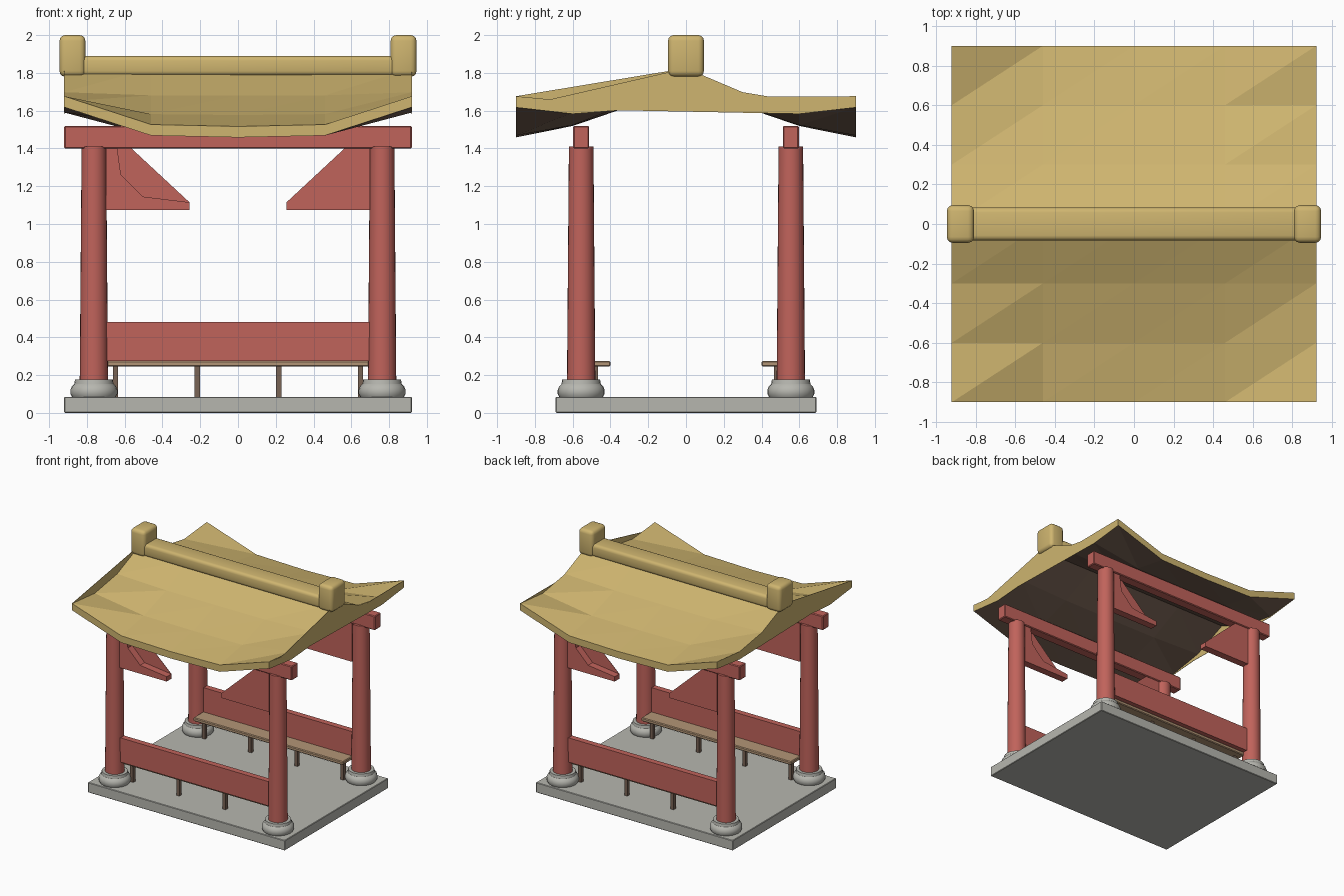
import bpy, bmesh, math
from mathutils import Vector

cube = bpy.data.objects.get("Cube")
if cube:
    bpy.data.objects.remove(cube, do_unlink=True)


def material(name, rgb):
    m = bpy.data.materials.new(name)
    m.use_nodes = True
    m.diffuse_color = (*rgb, 1)
    m.node_tree.nodes["Principled BSDF"].inputs["Base Color"].default_value = (*rgb, 1)
    return m


RED = material("red_paint", (0.53, 0.125, 0.105))
GOLD = material("golden_tile", (0.62, 0.46, 0.16))
STONE = material("grey_stone", (0.47, 0.47, 0.43))
TAN = material("bench_wood", (0.45, 0.30, 0.18))
BROWN = material("dark_wood", (0.19, 0.125, 0.09))


def finish(name, bm, mats, smooth=False):
    bmesh.ops.recalc_face_normals(bm, faces=bm.faces)
    me = bpy.data.meshes.new(name)
    bm.to_mesh(me)
    bm.free()
    ob = bpy.data.objects.new(name, me)
    bpy.context.collection.objects.link(ob)
    for m in mats:
        me.materials.append(m)
    if smooth:
        bpy.ops.object.select_all(action="DESELECT")
        ob.select_set(True)
        bpy.context.view_layer.objects.active = ob
        bpy.ops.object.shade_smooth_by_angle(angle=math.radians(35))
    return ob


def box(name, lo, hi, mat, bevel=0.0, segments=1):
    bm = bmesh.new()
    bmesh.ops.create_cube(bm, size=1)
    lo, hi = Vector(lo), Vector(hi)
    for v in bm.verts:
        v.co = (lo + hi) / 2 + v.co * (hi - lo)
    if bevel:
        bmesh.ops.bevel(bm, geom=bm.edges[:], offset=bevel, segments=segments,
                        profile=0.5, affect="EDGES")
    return finish(name, bm, [mat], smooth=segments > 1)


def lathe(name, x, y, profile, mat, sides=24):
    bm = bmesh.new()
    rings = [[bm.verts.new((x + r * math.cos(2 * math.pi * i / sides),
                            y + r * math.sin(2 * math.pi * i / sides), z))
              for i in range(sides)] for r, z in profile]
    for a, b in zip(rings, rings[1:]):
        for i in range(sides):
            j = (i + 1) % sides
            bm.faces.new((a[i], a[j], b[j], b[i]))
    bm.faces.new(rings[0])
    bm.faces.new(rings[-1])
    return finish(name, bm, [mat], smooth=True)


def prism(name, points, place, start, end, mat):
    """Extrude a 2D outline; place(a, b, depth) gives the 3D position."""
    bm = bmesh.new()
    a, b = ([bm.verts.new(place(u, v, d)) for u, v in points] for d in (start, end))
    bm.faces.new(a)
    bm.faces.new(b)
    for i in range(len(points)):
        j = (i + 1) % len(points)
        bm.faces.new((a[i], a[j], b[j], b[i]))
    return finish(name, bm, [mat])


SIDES = ((-1, "right"), (1, "left"))
ENDS = ((-1, "front"), (1, "back"))
COL_X, COL_Y = 0.763, 0.555

# Stone floor
box("floor_slab", (-0.92, -0.69, 0), (0.92, 0.69, 0.085), STONE, 0.004)

# Columns with rounded stone footings
FOOT = [(0.116, 0.085), (0.124, 0.1), (0.124, 0.122), (0.117, 0.14),
        (0.104, 0.153), (0.1, 0.177)]
for sx, side in SIDES:
    for sy, end in ENDS:
        lathe(f"{end}_{side}_footing", sx * COL_X, sy * COL_Y, FOOT, STONE)
        lathe(f"{end}_{side}_column", sx * COL_X, sy * COL_Y,
              [(0.075, 0.17), (0.065, 1.41)], RED)

# Corner brackets: curved plate with a straight-edged backing sheet
CURVE = [(0.7, 1.074), (0.257, 1.074), (0.257, 1.115), (0.505, 1.145),
         (0.62, 1.26), (0.65, 1.48), (0.7, 1.48)]
HULL = CURVE[:3] + CURVE[5:]
for sx, side in SIDES:
    for sy, end in ENDS:
        place = lambda u, v, d: (sx * u, sy * COL_Y + sx * d, v)
        prism(f"{end}_{side}_bracket", CURVE, place, -0.03, 0.03, RED)
        prism(f"{end}_{side}_bracket_backing", HULL, place, -0.033, -0.03, RED)

# Beams, low walls and benches
for sy, end in ENDS:
    def span(name, x0, x1, y0, y1, z0, z1, mat, bevel=0.0):
        ys = sorted((sy * y0, sy * y1))
        box(f"{end}_{name}", (x0, ys[0], z0), (x1, ys[1], z1), mat, bevel)
    span("beam", -0.92, 0.92, 0.513, 0.597, 1.4, 1.52, RED, 0.006)
    span("low_wall", -0.72, 0.72, 0.53, 0.58, 0.275, 0.48, RED)
    span("bench_seat", -0.7, 0.7, 0.4, 0.545, 0.245, 0.275, TAN, 0.006)
    for i in range(4):
        x = -0.648 + i * 0.432
        span(f"bench_leg_{i + 1}", x - 0.014, x + 0.014, 0.465, 0.493, 0.085, 0.247, BROWN)

# Roof sheet: sagging slope with upturned corners
HALF_X, HALF_Y, THICK = 0.92, 0.9, 0.058


def roof_z(x, y):
    t = abs(y) / HALF_Y
    return 1.825 - 0.4985 * t + 0.19 * t * t + 0.16 * (x / HALF_X) ** 4 * t * t


bm = bmesh.new()
NX, NY = 4, 6
layers = []
for drop in (0, THICK):
    layer = []
    for j in range(NY + 1):
        y = HALF_Y * (2 * j / NY - 1)
        xs = [HALF_X * (2 * i / NX - 1) for i in range(NX + 1)]
        layer.append([bm.verts.new((x, y, roof_z(x, y) - drop)) for x in xs])
    layers.append(layer)
for k, g in enumerate(layers):
    for j in range(NY):
        for i in range(NX):
            a, b, c, d = g[j][i], g[j][i + 1], g[j + 1][i + 1], g[j + 1][i]
            for tri in ((a, b, c), (a, c, d)):
                bm.faces.new(tri).material_index = k
top, low = layers
for j in (0, NY):
    for i in range(NX):
        bm.faces.new((top[j][i], top[j][i + 1], low[j][i + 1], low[j][i]))
for i in (0, NX):
    for j in range(NY):
        bm.faces.new((top[j][i], top[j + 1][i], low[j + 1][i], low[j][i]))
finish("roof", bm, [GOLD, BROWN])

# Gable sheets closing both roof ends
UNDER = [(0.9, 1.617), (0.6, 1.583), (-0.35, 1.602), (-0.6, 1.583), (-0.9, 1.617)]
edge = lambda y: (y, roof_z(HALF_X, y))
RIGHT_TOP = [edge(-0.9), edge(0), edge(0.3), edge(0.6), edge(0.9)]
LEFT_TOP = [edge(-0.9), (-0.74, 1.655), edge(0), edge(0.3), (0.4, 1.674), edge(0.9)]
for (sx, side), outline in zip(SIDES, (RIGHT_TOP, LEFT_TOP)):
    prism(f"{side}_gable", UNDER + outline, lambda u, v, d: (sx * d, u, v),
          HALF_X - 0.001, HALF_X + 0.002, GOLD)

# Ridge bar and end blocks
box("ridge_bar", (-0.85, -0.083, 1.785), (0.85, 0.083, 1.89), GOLD, 0.025, 3)
for sx, side in SIDES:
    xs = sorted((sx * 0.808, sx * 0.945))
    box(f"{side}_ridge_block", (xs[0], -0.095, 1.78), (xs[1], 0.095, 2.0), GOLD, 0.03, 3)
